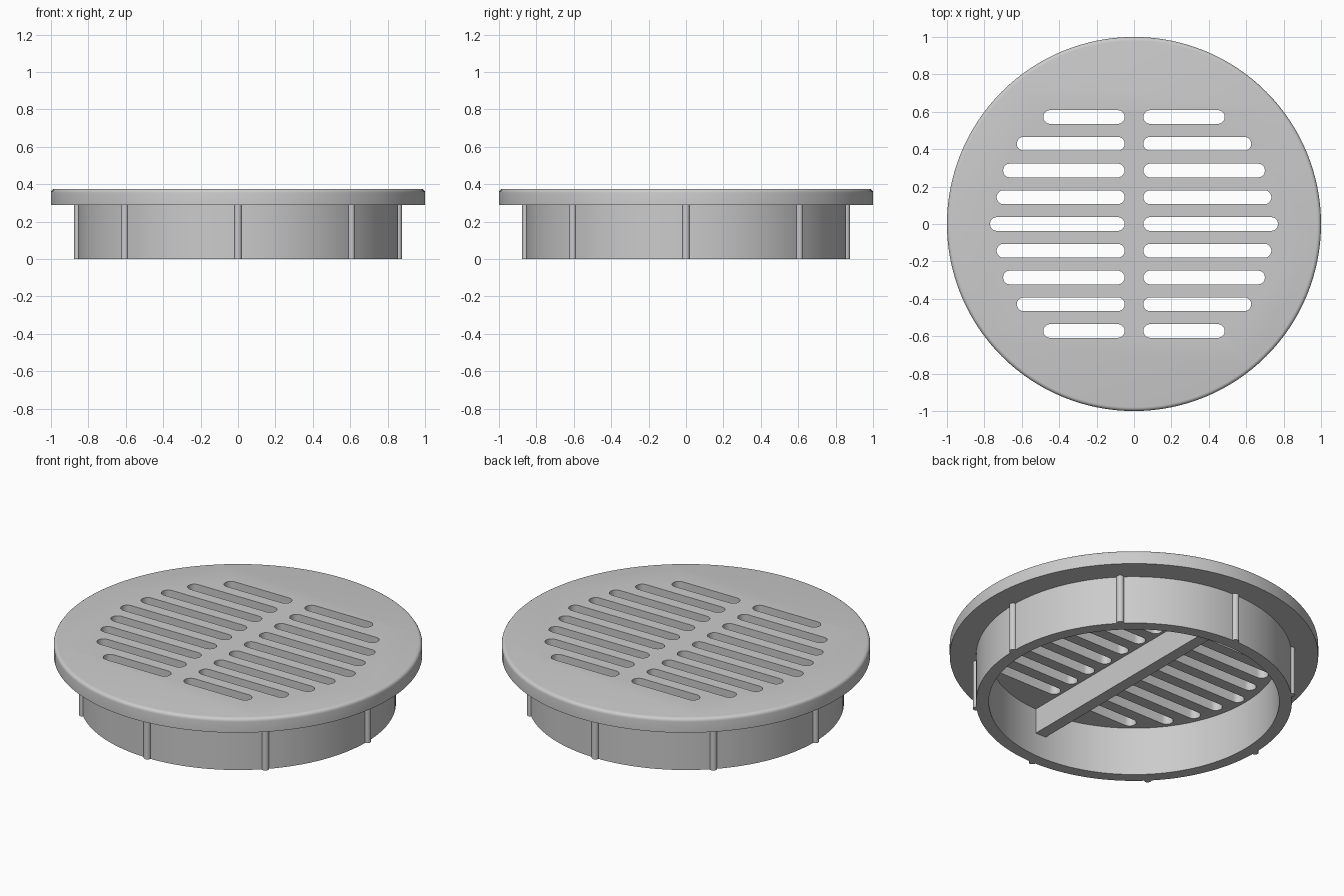
import bpy
import bmesh
from math import cos, sin, pi, radians
from mathutils import Matrix, Vector

cube = bpy.data.objects.get("Cube")
if cube:
    bpy.data.objects.remove(cube, do_unlink=True)

PLATE_BOTTOM, PLATE_TOP = 0.29, 0.375
RING_OUTER, RING_INNER = 0.857, 0.788

grey = bpy.data.materials.new("plain grey")
grey.use_nodes = True
colour = (0.6, 0.6, 0.6, 1)
grey.diffuse_color = colour
grey.node_tree.nodes["Principled BSDF"].inputs["Base Color"].default_value = colour


def make_object(name, bm):
    bmesh.ops.recalc_face_normals(bm, faces=bm.faces)
    mesh = bpy.data.meshes.new(name)
    bm.to_mesh(mesh)
    bm.free()
    mesh.materials.append(grey)
    obj = bpy.data.objects.new(name, mesh)
    bpy.context.collection.objects.link(obj)
    return obj


def select_only(obj):
    bpy.ops.object.select_all(action="DESELECT")
    obj.select_set(True)
    bpy.context.view_layer.objects.active = obj


def smooth(obj):
    select_only(obj)
    bpy.ops.object.shade_smooth_by_angle(angle=radians(35))


def cylinder(bm, radius, low, high, segments, x=0, y=0):
    place = Matrix.Translation((x, y, (low + high) / 2))
    bmesh.ops.create_cone(bm, cap_ends=True, segments=segments, radius1=radius,
                          radius2=radius, depth=high - low, matrix=place)


def slot_prism(bm, start, end, y, radius, steps=10):
    """Upright prism with a round-ended outline."""
    outline = []
    for centre, turn in ((end - radius, -pi / 2), (start + radius, pi / 2)):
        for i in range(steps + 1):
            a = turn + pi * i / steps
            outline.append((centre + radius * cos(a), y + radius * sin(a), PLATE_BOTTOM - 0.1))
    face = bm.faces.new([bm.verts.new(p) for p in outline])
    top = bmesh.ops.extrude_face_region(bm, geom=[face])["geom"]
    bmesh.ops.translate(bm, vec=Vector((0, 0, 0.3)),
                        verts=[v for v in top if isinstance(v, bmesh.types.BMVert)])


# Round plate with a softened upper rim
bm = bmesh.new()
cylinder(bm, 1, PLATE_BOTTOM, PLATE_TOP, 128)
rim = [e for e in bm.edges if all(v.co.z > PLATE_TOP - 0.001 for v in e.verts)]
bmesh.ops.bevel(bm, geom=rim, offset=0.02, segments=4, profile=0.5, affect="EDGES")
plate = make_object("slotted_plate", bm)

# Two mirrored columns of drain slots
bm = bmesh.new()
slot_ends = (0.77, 0.735, 0.70, 0.627, 0.485)
for row in range(-4, 5):
    end = slot_ends[abs(row)]
    slot_prism(bm, 0.05, end, row * 0.143, 0.037)
    slot_prism(bm, -end, -0.05, row * 0.143, 0.037)
cutter = make_object("slot_cutter", bm)
cutter.hide_render = True
cut = plate.modifiers.new("slots", "BOOLEAN")
cut.operation = "DIFFERENCE"
cut.solver = "EXACT"
cut.object = cutter
select_only(plate)
bpy.ops.object.modifier_apply(modifier=cut.name)
bpy.data.objects.remove(cutter, do_unlink=True)
smooth(plate)

# Open collar below the plate
bm = bmesh.new()
corners = [(RING_INNER, 0), (RING_OUTER, 0), (RING_OUTER, PLATE_BOTTOM), (RING_INNER, PLATE_BOTTOM)]
verts = [bm.verts.new((r, 0, z)) for r, z in corners]
edges = [bm.edges.new((verts[i], verts[(i + 1) % 4])) for i in range(4)]
bmesh.ops.spin(bm, geom=verts + edges, cent=(0, 0, 0), axis=(0, 0, 1),
               angle=2 * pi, steps=128, use_merge=True)
bmesh.ops.remove_doubles(bm, verts=bm.verts, dist=0.0001)
smooth(make_object("collar", bm))

# Eight grip ribs around the collar
bm = bmesh.new()
for i in range(8):
    a = i * pi / 4
    cylinder(bm, 0.02, 0, PLATE_BOTTOM, 20, RING_OUTER * cos(a), RING_OUTER * sin(a))
smooth(make_object("grip_ribs", bm))

# Stiffening bar across the underside
bm = bmesh.new()
bar_low = 0.14
bmesh.ops.create_cube(bm, size=1)
bmesh.ops.scale(bm, vec=(0.07, 2 * RING_INNER + 0.02, PLATE_BOTTOM - bar_low), verts=bm.verts)
bmesh.ops.translate(bm, vec=(0, 0, (bar_low + PLATE_BOTTOM) / 2), verts=bm.verts)
make_object("underside_bar", bm)
